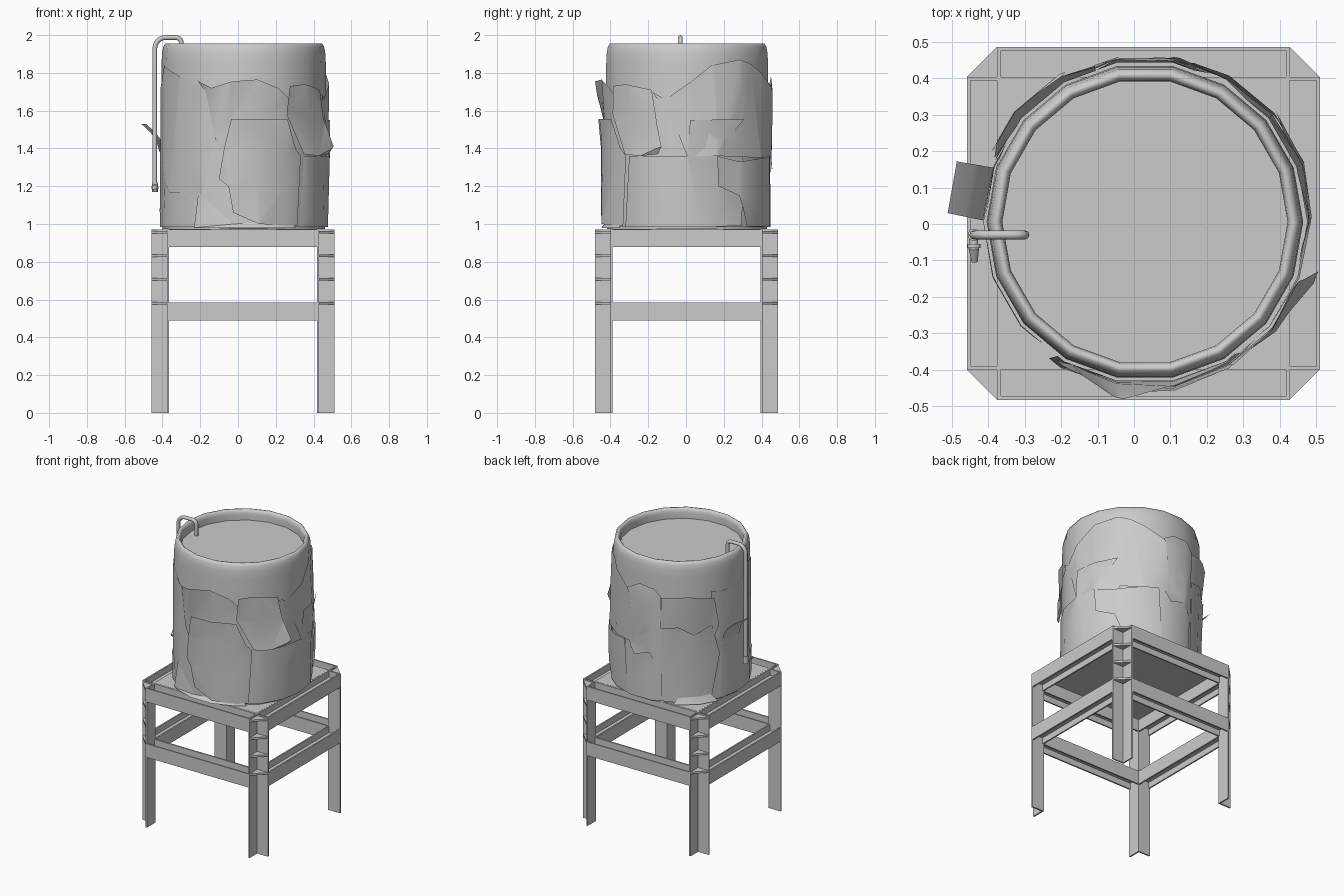
import bpy, bmesh
from math import radians, cos, sin, pi
from mathutils import Vector, Matrix

if "Cube" in bpy.data.objects:
    bpy.data.objects.remove(bpy.data.objects["Cube"])

SX, SY = 0.026, 0.002           # stand centre
H, I, T = 0.485, 0.392, 0.01    # stand half width, inner corner, steel thickness
BX, BY, R = 0.03, 0.006, 0.435  # barrel centre and radius
SIDES = 18


def finish(name, bm, smooth=None):
    me = bpy.data.meshes.new(name)
    bm.to_mesh(me)
    bm.free()
    ob = bpy.data.objects.new(name, me)
    bpy.context.collection.objects.link(ob)
    if smooth:
        bpy.context.view_layer.objects.active = ob
        ob.select_set(True)
        bpy.ops.object.shade_smooth_by_angle(angle=radians(smooth))
        ob.select_set(False)
    return ob


def prism(name, pts, z0, z1, matrix=Matrix()):
    bm = bmesh.new()
    f = bm.faces.new([bm.verts.new((x, y, z0)) for x, y in pts])
    ext = bmesh.ops.extrude_face_region(bm, geom=[f])["geom"]
    bmesh.ops.translate(bm, vec=(0, 0, z1 - z0),
                        verts=[v for v in ext if isinstance(v, bmesh.types.BMVert)])
    bm.transform(matrix)
    bmesh.ops.recalc_face_normals(bm, faces=bm.faces)
    return finish(name, bm)


def lathe(name, profile, smooth):
    bm = bmesh.new()
    rings = [[bm.verts.new((BX + r * cos(2 * pi * k / SIDES), BY + r * sin(2 * pi * k / SIDES), z))
              for k in range(SIDES)] for r, z in profile]
    for a, b in zip(rings, rings[1:]):
        for k in range(SIDES):
            n = (k + 1) % SIDES
            bm.faces.new((a[k], a[n], b[n], b[k]))
    bm.faces.new(rings[0][::-1])
    bm.faces.new(rings[-1])
    return finish(name, bm, smooth)


def cylinder(name, a, b, r1, r2, seg=10):
    a, b = Vector(a), Vector(b)
    bm = bmesh.new()
    m = Matrix.Translation((a + b) / 2) @ (b - a).to_track_quat('Z', 'Y').to_matrix().to_4x4()
    bmesh.ops.create_cone(bm, cap_ends=True, segments=seg, radius1=r1, radius2=r2,
                          depth=(b - a).length, matrix=m)
    return finish(name, bm, 40)


# Ragged sheet wrapped on the barrel: outline of (angle, height, lift)
def sheet(name, outline, base):
    k = 0.0075
    bm = bmesh.new()
    f = bm.faces.new([bm.verts.new((a * k, z, l)) for a, z, l in outline])
    f.normal_update()
    if f.normal.z < 0:
        f.normal_flip()
    bmesh.ops.triangulate(bm, faces=bm.faces[:])
    for a in range(-360, 361, 20):
        bmesh.ops.bisect_plane(bm, geom=bm.verts[:] + bm.edges[:] + bm.faces[:],
                               plane_co=(a * k, 0, 0), plane_no=(1, 0, 0))
    for v in bm.verts:
        a = v.co.x / k
        r = (R + base + v.co.z) * cos(radians(10)) / cos(radians(a % 20 - 10))
        v.co = (BX + r * cos(radians(a)), BY + r * sin(radians(a)), v.co.y)
    return finish(name, bm, 35)


# Stand: angle-iron legs opening outwards, corner gussets, H-section rails
centre = Matrix.Translation((SX, SY, 0))
ell = [(I, I), (H, I), (H, I + T), (I + T, I + T), (I + T, H), (I, H)]
gusset = [(I + T, I + T), (H, I + T), (I + T, H)]
D, M = 0.095, 0.042
rail = [(I, 0), (I + T, 0), (I + T, M), (H - T, M), (H - T, 0), (H, 0),
        (H, D), (H - T, D), (H - T, M + T), (I + T, M + T), (I + T, D), (I, D)]
corners = ["back_right", "back_left", "front_left", "front_right"]
edges = ["right", "back", "left", "front"]
upright = Matrix(((1, 0, 0, 0), (0, 0, 1, 0), (0, 1, 0, 0), (0, 0, 0, 1)))
for q in range(4):
    rot = centre @ Matrix.Rotation(q * pi / 2, 4, 'Z')
    prism(corners[q] + "_leg", ell, 0, 0.972, rot)
    for n, z in enumerate((0.575, 0.70, 0.825, 0.95)):
        prism(f"{corners[q]}_gusset_{n}", gusset, z, z + 0.013, rot)
    for lvl, z in (("lower", 0.49), ("upper", 0.877)):
        prism(f"{edges[q]}_{lvl}_rail", rail, -I, I, rot @ Matrix.Translation((0, 0, z)) @ upright)
prism("platform", [(-I, -I), (I, -I), (I, I), (-I, I)], 0.960, 0.973, centre)

# Barrel with rounded lip; the last ring closes as the water surface
lathe("barrel", [(0.43, 0.974), (R, 1.1), (R, 1.85), (0.432, 1.905), (0.426, 1.938), (0.415, 1.956),
                 (0.404, 1.956), (0.395, 1.943), (0.392, 1.925), (0.392, 1.885)], 65)

# Inner wrapping with ragged top
sheet("base_wrap", [(-180, 0.985, 0), (180, 0.985, 0), (180, 1.6, 0), (140, 1.66, 0), (100, 1.6, 0),
                    (40, 1.7, 0), (10, 1.6, 0), (-10, 1.68, 0), (-60, 1.6, 0), (-110, 1.62, 0),
                    (-150, 1.66, 0), (-180, 1.6, 0)], 0.004)
# Front patches
sheet("front_upper_patch", [(-123, 1.76, .01), (-117, 1.70, 0), (-110, 1.45, .005), (-104, 1.36, 0),
                            (-98, 1.30, 0), (-57, 1.30, 0), (-55, 1.65, 0), (-66, 1.72, .01),
                            (-81, 1.765, .015), (-97, 1.755, .052), (-112, 1.72, .02)], 0.008)
sheet("front_lower_patch", [(-98, 1.555, .028), (-60, 1.555, .015), (-52, 1.4, .005), (-47, 1.36, 0),
                            (-50, 0.99, 0), (-80, 1.0, .012), (-97, 1.06, .008), (-100, 1.2, .015),
                            (-107, 1.24, .005), (-103, 1.4, .015)], 0.014)
sheet("front_hem_patch", [(-125, 0.98, .02), (-52, 0.98, .015), (-56, 1.015, 0), (-80, 1.01, 0),
                          (-97, 1.0, 0), (-123, 1.17, 0)], 0.008)
# Right patches
sheet("right_front_patch", [(-58, 1.73, .02), (-45, 1.74, .015), (-25, 1.71, .005), (-21, 1.55, .01),
                            (-16, 1.41, .055), (-19, 1.37, .03), (-32, 1.36, .03), (-46, 1.37, .02),
                            (-60, 1.58, .01)], 0.010)
sheet("right_upper_patch", [(-25, 1.70, 0), (-15, 1.66, 0), (2, 1.75, .01), (17, 1.84, 0),
                            (39, 1.87, 0), (50, 1.85, 0), (78, 1.72, .02), (84, 1.36, .01),
                            (60, 1.35, .01), (20, 1.36, .02), (0, 1.36, .01), (-10, 1.55, 0)], 0.008)
sheet("right_lower_patch", [(-48, 0.985, 0), (10, 0.985, 0), (40, 0.99, 0), (44, 1.3, 0),
                            (33, 1.49, .015), (40, 1.555, .025), (2, 1.55, .015), (0, 1.36, .01),
                            (-44, 1.36, 0)], 0.011)
sheet("right_back_patch", [(20, 1.36, .015), (37, 1.33, .012), (73, 1.36, .01), (76, 0.99, 0),
                           (45, 0.985, 0), (37, 1.15, .01), (21, 1.2, .01)], 0.018)
# Back patches
sheet("back_upper_patch", [(70, 1.70, .005), (88, 1.78, 0), (102, 1.77, .005), (108, 1.72, .01),
                           (108, 1.2, 0), (98, 1.32, .005), (84, 1.28, .01), (74, 1.4, 0)], 0.014)
sheet("back_lower_patch", [(66, 0.985, .008), (106, 0.985, 0), (108, 1.25, 0), (98, 1.5, .012),
                           (92, 1.54, .012), (90, 1.44, .01), (72, 1.4, 0)], 0.009)
sheet("back_left_upper_patch", [(108, 1.71, .01), (130, 1.73, .025), (152, 1.70, .025), (157, 1.5, .01),
                                (150, 1.38, .005), (144, 1.46, 0), (108, 1.46, 0)], 0.008)
sheet("back_left_lower_patch", [(108, 1.0, 0), (150, 0.985, 0), (158, 1.3, 0), (150, 1.52, .012),
                                (135, 1.46, .01), (122, 1.52, .015), (108, 1.50, .01)], 0.012)
sheet("back_hem_patch", [(118, 0.98, .02), (155, 0.98, .02), (150, 1.03, 0), (122, 1.02, 0)], 0.014)
# Left patches
sheet("left_upper_patch", [(150, 1.74, .005), (180, 1.72, 0), (195, 1.84, 0), (220, 1.78, 0),
                           (238, 1.73, 0), (254, 1.65, 0), (256, 1.2, 0), (240, 1.15, 0),
                           (205, 1.16, 0), (176, 1.3, 0), (156, 1.4, 0)], 0.005)
sheet("left_lower_patch", [(155, 0.985, 0), (230, 0.985, 0), (226, 1.17, .003), (207, 1.17, .003),
                           (197, 1.24, 0), (186, 1.40, 0), (160, 1.35, 0)], 0.008)

# Curled torn flap on the left side
bm = bmesh.new()
rows = []
for t, z in ((0, 1.38), (0.18, 1.44), (0.5, 1.485), (1, 1.53)):
    lo = Vector((-0.415, 0.01)).lerp(Vector((-0.512, 0.03)), t)
    hi = Vector((-0.387, 0.155)).lerp(Vector((-0.487, 0.172)), t)
    rows.append([bm.verts.new((p.x, p.y, z)) for p in (hi, lo)])
for a, b in zip(rows, rows[1:]):
    bm.faces.new((a[0], a[1], b[1], b[0]))
finish("torn_flap", bm, 40)

# Water pipe hooked over the lip
path = [(-0.44, 1.19)]
for cx, cz, r, a0 in ((-0.385, 1.932, 0.055, 180), (-0.33, 1.957, 0.03, 90)):
    path += [(cx + r * cos(radians(a0 - 18 * n)), cz + r * sin(radians(a0 - 18 * n))) for n in range(6)]
path.append((-0.30, 1.86))
cu = bpy.data.curves.new("pipe", 'CURVE')
cu.dimensions = '3D'
cu.bevel_depth, cu.bevel_resolution, cu.use_fill_caps = 0.0125, 2, True
sp = cu.splines.new('POLY')
sp.points.add(len(path) - 1)
for p, (x, z) in zip(sp.points, path):
    p.co = (x, -0.03, z, 1)
sp.use_smooth = True
pipe = bpy.data.objects.new("pipe", cu)
bpy.context.collection.objects.link(pipe)
bpy.context.view_layer.objects.active = pipe
pipe.select_set(True)
bpy.ops.object.convert(target='MESH')
pipe.select_set(False)

# Tap at the lower pipe end
cylinder("tap_collar", (-0.44, -0.03, 1.17), (-0.44, -0.03, 1.22), 0.017, 0.017)
cylinder("tap_body", (-0.44, -0.03, 1.192), (-0.44, -0.06, 1.192), 0.012, 0.012)
cylinder("tap_ring", (-0.44, -0.055, 1.192), (-0.44, -0.066, 1.192), 0.019, 0.019)
cylinder("tap_spout", (-0.44, -0.066, 1.192), (-0.438, -0.103, 1.178), 0.015, 0.009)
